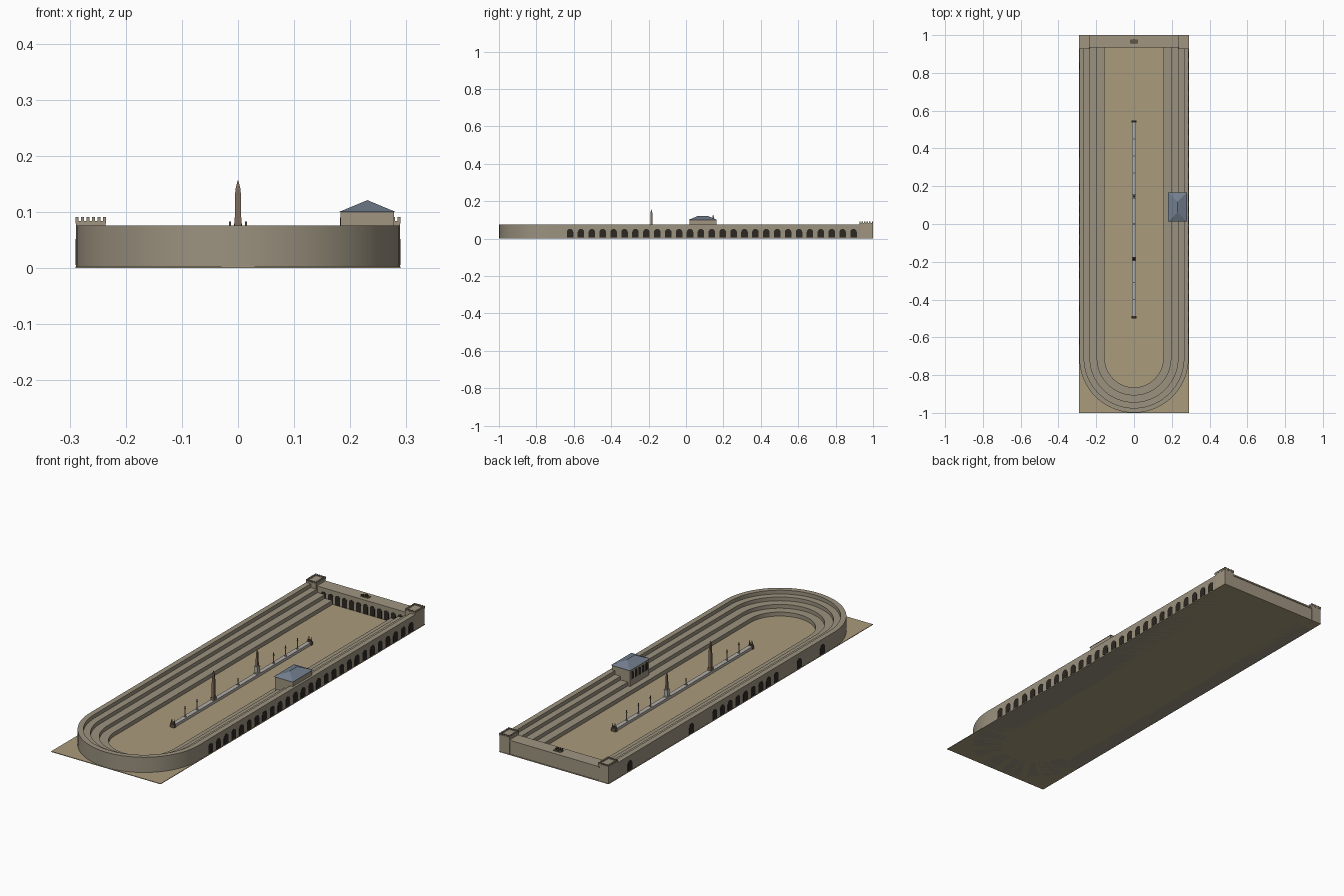
import bpy, bmesh, math
from mathutils import Matrix, Vector

if "Cube" in bpy.data.objects:
    bpy.data.objects.remove(bpy.data.objects["Cube"])


def material(name, rgb):
    m = bpy.data.materials.new(name)
    m.diffuse_color = (*rgb, 1)
    m.use_nodes = True
    m.node_tree.nodes["Principled BSDF"].inputs["Base Color"].default_value = m.diffuse_color
    return m


SAND = material("sand", (0.40, 0.33, 0.20))
STONE = material("stone", (0.35, 0.30, 0.22))
SEAT = material("seat_stone", (0.33, 0.29, 0.215))
DARK = material("shadow", (0.025, 0.02, 0.016))
SLATE = material("slate", (0.17, 0.21, 0.27))
MARBLE = material("marble", (0.45, 0.43, 0.40))
GRANITE = material("granite", (0.22, 0.15, 0.10))
BRONZE = material("bronze", (0.12, 0.09, 0.06))


class Part:
    """Collects primitives into one named mesh object."""
    def __init__(self, name, mat):
        self.name, self.mat, self.bm = name, mat, bmesh.new()

    def box(self, x0, x1, y0, y1, z0, z1):
        m = Matrix.Translation(((x0 + x1) / 2, (y0 + y1) / 2, (z0 + z1) / 2))
        m = m @ Matrix.Diagonal((x1 - x0, y1 - y0, z1 - z0, 1))
        bmesh.ops.create_cube(self.bm, size=1, matrix=m)

    def cone(self, x, y, z0, z1, r0, r1, n=10):
        m = Matrix.Translation((x, y, (z0 + z1) / 2))
        bmesh.ops.create_cone(self.bm, cap_ends=True, segments=n, radius1=r0,
                              radius2=r1, depth=z1 - z0, matrix=m)

    def frustum(self, x, y, z0, z1, h0, h1):
        m = Matrix.Translation((x, y, (z0 + z1) / 2)) @ Matrix.Rotation(math.pi / 4, 4, 'Z')
        bmesh.ops.create_cone(self.bm, cap_ends=True, segments=4, radius1=h0 * 2 ** .5,
                              radius2=h1 * 2 ** .5, depth=z1 - z0, matrix=m)

    def ball(self, x, y, z, r):
        bmesh.ops.create_icosphere(self.bm, subdivisions=1, radius=r,
                                   matrix=Matrix.Translation((x, y, z)))

    def arch(self, center, along, out, w, z0, z1, depth=0.004):
        """Round-headed panel, extruded outward from the wall."""
        c, a, o = Vector(center), Vector(along), Vector(out)
        r, up = w / 2, Vector((0, 0, 1))
        prof = [(-r, z0), (r, z0)] + [(r * math.cos(t * math.pi / 8),
                z1 - r + r * math.sin(t * math.pi / 8)) for t in range(9)]
        front = [self.bm.verts.new(c + a * u + up * v + o * 0.001) for u, v in prof]
        back = [self.bm.verts.new(c + a * u + up * v - o * depth) for u, v in prof]
        self.bm.faces.new(front)
        self.bm.faces.new(back[::-1])
        for i in range(len(prof)):
            j = (i + 1) % len(prof)
            self.bm.faces.new((front[j], front[i], back[i], back[j]))

    def done(self, smooth=False):
        bmesh.ops.recalc_face_normals(self.bm, faces=self.bm.faces)
        me = bpy.data.meshes.new(self.name)
        self.bm.to_mesh(me)
        self.bm.free()
        ob = bpy.data.objects.new(self.name, me)
        me.materials.append(self.mat)
        bpy.context.collection.objects.link(ob)
        if smooth:
            bpy.context.view_layer.objects.active = ob
            ob.select_set(True)
            bpy.ops.object.shade_smooth_by_angle(angle=math.radians(30))
            ob.select_set(False)
        return ob


# sandy floor
p = Part("arena_floor", SAND)
p.box(-0.29, 0.29, -1, 1, 0, 0.003)
p.done()

# stepped seating: profile swept around a U-shaped path
R, CY, END = 0.289, -0.71, 0.935
profile = [(0.155, 0), (0.155, 0.022), (0.195, 0.022), (0.195, 0.04), (0.233, 0.04),
           (0.233, 0.058), (0.264, 0.058), (0.264, 0.076), (R, 0.076), (R, 0)]
p = Part("seating_tiers", SEAT)
N = 48
rings = []
for i in range(-1, N + 2):
    t = math.pi * min(max(i, 0), N) / N
    rings.append([p.bm.verts.new((-r * math.cos(t),
                  END if i in (-1, N + 1) else CY - r * math.sin(t), z)) for r, z in profile])
for a, b in zip(rings, rings[1:]):
    for k in range(len(profile)):
        n = (k + 1) % len(profile)
        p.bm.faces.new((a[k], a[n], b[n], b[k]))
p.bm.faces.new(rings[0])
p.bm.faces.new(rings[-1][::-1])
p.done(smooth=True)

# outer arcades: full row on the right, partly walled up on the left
right, left = Part("right_arcade", DARK), Part("left_arcade", DARK)
for i in range(27):
    y = -0.62 + i * 0.0583
    right.arch((R, y, 0), (0, 1, 0), (1, 0, 0), 0.035, 0.005, 0.052)
    if i in (0, 3, 17, 25) or 6 <= i <= 14:
        left.arch((-R, y, 0), (0, 1, 0), (-1, 0, 0), 0.035, 0.005, 0.052)
right.done()
left.done()

# starting gates at the back
p = Part("starting_gates", STONE)
p.box(-0.24, 0.24, 0.938, 0.996, 0, 0.068)
p.box(-0.24, 0.24, 0.934, 1.0, 0.064, 0.071)
p.done()
p = Part("gate_openings", DARK)
for i in range(12):
    p.arch(((i - 5.5) * 0.037, 0.938, 0), (1, 0, 0), (0, -1, 0), 0.026, 0.003, 0.05)
p.done()

# corner towers with battlements
p = Part("corner_towers", STONE)
for s in (-1, 1):
    cx, cy, h = s * 0.2625, 0.9635, 0.0265
    p.box(cx - h, cx + h, cy - 0.0355, cy + 0.0355, 0, 0.079)
    p.box(cx - h - .001, cx + h + .001, cy - 0.0365, cy + 0.0365, 0.079, 0.084)
    for k in range(6):
        x = cx - 0.0245 + k * 0.0098
        y = cy - 0.0335 + k * 0.0134
        for e in (-1, 1):
            ey, ex = cy + e * 0.0335, cx + e * 0.0245
            p.box(x - .003, x + .003, ey - .003, ey + .003, 0.084, 0.091)
            if 0 < k < 5:
                p.box(ex - .003, ex + .003, y - .004, y + .004, 0.084, 0.091)
p.done()

# four-horse chariot above the gates
p = Part("chariot_group", BRONZE)
p.box(-0.021, 0.021, 0.955, 0.978, 0.07, 0.073)
for i in range(4):
    x = (i - 1.5) * 0.0095
    p.box(x - .002, x + .002, 0.956, 0.967, 0.0755, 0.079)
    p.box(x - .0015, x + .0015, 0.955, 0.958, 0.078, 0.083)
    for y in (0.957, 0.966):
        p.box(x - .0015, x + .0015, y - .001, y + .001, 0.073, 0.0755)
p.box(-0.006, 0.006, 0.969, 0.976, 0.073, 0.08)
p.done()

# viewing pavilion with hipped roof
p = Part("pavilion", STONE)
p.box(0.183, 0.278, 0.018, 0.162, 0.003, 0.1)
p.done()
p = Part("pavilion_windows", DARK)
for i in range(5):
    p.arch((0.183, 0.036 + i * 0.027, 0), (0, 1, 0), (-1, 0, 0), 0.017, 0.052, 0.09)
p.done()
p = Part("pavilion_roof", SLATE)
base = [p.bm.verts.new(v) for v in ((0.18, 0.013, 0.1), (0.281, 0.013, 0.1),
                                    (0.281, 0.167, 0.1), (0.18, 0.167, 0.1))]
r0, r1 = p.bm.verts.new((0.2305, 0.062, 0.121)), p.bm.verts.new((0.2305, 0.118, 0.121))
for f in (base[::-1], (base[0], base[1], r0), (base[1], base[2], r1, r0),
          (base[2], base[3], r1), (base[3], base[0], r0, r1)):
    p.bm.faces.new(f)
p.done()

# central barrier
p = Part("central_barrier", MARBLE)
p.box(-0.009, 0.009, -0.495, 0.545, 0.003, 0.014)
p.box(-0.0105, 0.0105, -0.497, 0.547, 0.014, 0.017)
p.done()

# large and small obelisks
p = Part("large_obelisk", GRANITE)
p.box(-0.009, 0.009, -0.194, -0.176, 0.016, 0.03)
p.frustum(0, -0.185, 0.03, 0.14, 0.007, 0.0048)
p.frustum(0, -0.185, 0.14, 0.157, 0.0048, 0.0003)
p.done()
p = Part("small_obelisk", GRANITE)
p.frustum(0, 0.145, 0.052, 0.118, 0.0055, 0.0035)
p.frustum(0, 0.145, 0.118, 0.129, 0.0035, 0.0003)
p.done()
p = Part("small_obelisk_pedestal", MARBLE)
p.box(-0.011, 0.011, 0.134, 0.156, 0.016, 0.022)
p.box(-0.009, 0.009, 0.136, 0.154, 0.022, 0.048)
p.box(-0.010, 0.010, 0.135, 0.155, 0.048, 0.052)
p.done()

# statue columns along the barrier
cols, figs = Part("barrier_columns", MARBLE), Part("column_statues", BRONZE)
for y, top in ((-0.4, 0.055), (-0.31, 0.055), (0.0, 0.036), (0.27, 0.055),
               (0.36, 0.055), (0.45, 0.055)):
    cols.box(-0.004, 0.004, y - .004, y + .004, 0.016, 0.02)
    cols.cone(0, y, 0.02, top, 0.0025, 0.002)
    cols.box(-0.0035, 0.0035, y - .0035, y + .0035, top, top + 0.002)
    figs.cone(0, y, top + 0.002, top + 0.01, 0.0032, 0.0018)
    figs.ball(0, y, top + 0.0115, 0.0025)
cols.done(smooth=True)
figs.done(smooth=True)

# turning posts: three cones on a plinth at each end
p = Part("turning_posts", BRONZE)
for y in (-0.493, 0.543):
    p.box(-0.012, 0.012, y - .006, y + .006, 0.003, 0.019)
    for x in (-0.008, 0, 0.008):
        p.cone(x, y, 0.019, 0.04, 0.0035, 0.0008)
p.done(smooth=True)
